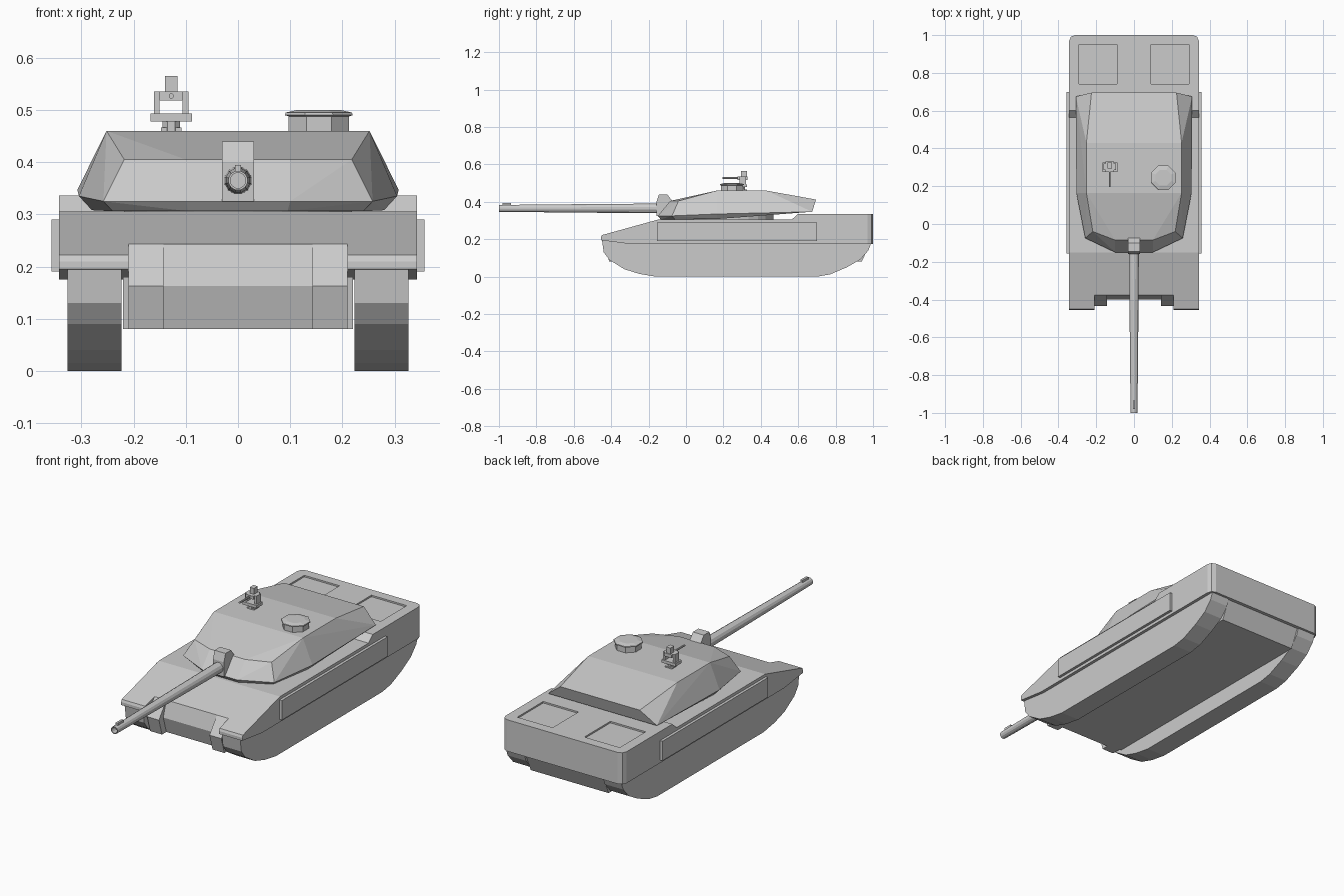
import bpy, bmesh, math
from mathutils import Matrix, Vector

if "Cube" in bpy.data.objects:
    bpy.data.objects.remove(bpy.data.objects["Cube"])


def finish(name, bm):
    bmesh.ops.recalc_face_normals(bm, faces=bm.faces)
    me = bpy.data.meshes.new(name)
    bm.to_mesh(me)
    bm.free()
    ob = bpy.data.objects.new(name, me)
    bpy.context.collection.objects.link(ob)
    return ob


def prism(name, profile, x0, x1, chamfer=0):
    """Extrude a (y, z) profile from x0 to x1, optionally cutting the rear corners."""
    bm = bmesh.new()
    f = bm.faces.new([bm.verts.new((x0, y, z)) for y, z in profile])
    ext = bmesh.ops.extrude_face_region(bm, geom=[f])
    moved = [v for v in ext["geom"] if isinstance(v, bmesh.types.BMVert)]
    bmesh.ops.translate(bm, verts=moved, vec=(x1 - x0, 0, 0))
    if chamfer:
        rear = [e for e in bm.edges if all(v.co.y > 0.99 for v in e.verts)
                and abs(e.verts[0].co.x - e.verts[1].co.x) < 1e-5]
        bmesh.ops.bevel(bm, geom=rear, offset=chamfer, segments=2, profile=0.5, affect='EDGES')
    return finish(name, bm)


def boxes(name, specs):
    """Boxes as (x0, x1, y0, y1, z0, z1)."""
    bm = bmesh.new()
    for x0, x1, y0, y1, z0, z1 in specs:
        m = Matrix.Translation(((x0 + x1) / 2, (y0 + y1) / 2, (z0 + z1) / 2)) \
            @ Matrix.Diagonal((x1 - x0, y1 - y0, z1 - z0, 1))
        bmesh.ops.create_cube(bm, size=1, matrix=m)
    return finish(name, bm)


def lathe(name, rings, sides, origin, axis='Z'):
    """Rings of (distance along axis, radius) joined into a closed solid."""
    bm = bmesh.new()
    loops = []
    for d, r in rings:
        loop = []
        for i in range(sides):
            a = 2 * math.pi * (i + 0.5) / sides
            u, w = r * math.cos(a), r * math.sin(a)
            p = Vector((u, w, d)) if axis == 'Z' else Vector((u, d, w))
            loop.append(bm.verts.new(p + Vector(origin)))
        loops.append(loop)
    for a, b in zip(loops, loops[1:]):
        for i in range(sides):
            j = (i + 1) % sides
            bm.faces.new((a[i], a[j], b[j], b[i]))
    bm.faces.new(loops[0])
    bm.faces.new(loops[-1])
    return finish(name, bm)


def mirrored_hull(name, points):
    """Convex solid around points and their mirror images."""
    bm = bmesh.new()
    for x, y, z in points:
        for s in (-1, 1):
            bm.verts.new((s * x, y, z))
    bmesh.ops.convex_hull(bm, input=bm.verts)
    bmesh.ops.dissolve_limit(bm, angle_limit=0.02, verts=bm.verts, edges=bm.edges)
    return finish(name, bm)


# Upper hull with front notch and two recessed engine covers
upper = prism("upper_hull", [(-0.455, 0.21), (-0.45, 0.222), (-0.15, 0.305), (0.565, 0.305),
              (0.6, 0.336), (1.0, 0.336), (1.0, 0.175), (-0.3, 0.175), (-0.455, 0.195)],
              -0.343, 0.343, 0.03)
cutter = boxes("hull_cutter", [(-0.21, 0.21, -0.6, -0.375, 0.1, 0.4)]
               + [(min(s * 0.09, s * 0.29), max(s * 0.09, s * 0.29), 0.74, 0.95, 0.328, 0.4)
                  for s in (-1, 1)])
cutter.hide_render = True
cutter.hide_viewport = True
cutter.display_type = 'WIRE'
mod = upper.modifiers.new("cutouts", 'BOOLEAN')
mod.operation = 'DIFFERENCE'
mod.solver = 'EXACT'
mod.object = cutter

# Lower hull, bow plate and bow cheeks
prism("lower_hull", [(-0.37, 0.18), (-0.36, 0.08), (0.94, 0.08), (0.985, 0.18)], -0.22, 0.22)
prism("bow_plate", [(-0.375, 0.243), (-0.40, 0.163), (-0.375, 0.08), (-0.3, 0.08), (-0.3, 0.243)],
      -0.143, 0.143)
for s in (-1, 1):
    side = "left" if s < 0 else "right"
    prism(side + "_bow_cheek", [(-0.375, 0.243), (-0.435, 0.163), (-0.41, 0.08), (-0.3, 0.08),
          (-0.3, 0.243)], s * 0.143, s * 0.21)
    # Tracks and side skirts
    prism(side + "_track", [(-0.45, 0.20), (-0.44, 0.13), (-0.41, 0.09), (-0.33, 0.04),
          (-0.25, 0.015), (-0.16, 0), (0.7, 0), (0.77, 0.012), (0.86, 0.05), (0.93, 0.09),
          (0.975, 0.14), (0.99, 0.18)], s * 0.223, s * 0.327)
    prism(side + "_skirt", [(-0.155, 0.19), (0.7, 0.19), (0.7, 0.29), (-0.155, 0.29)],
          s * 0.335, s * 0.357)

# Turret
mirrored_hull("turret", [
    (0.095, -0.135, 0.306), (0.24, -0.06, 0.306), (0.28, 0.165, 0.308),
    (0.1, -0.15, 0.325), (0.258, -0.075, 0.325), (0.305, 0.165, 0.335),
    (0.308, 0.675, 0.347), (0.1, -0.085, 0.405), (0.218, -0.04, 0.405),
    (0.252, 0.165, 0.46), (0.252, 0.43, 0.46), (0.225, 0.695, 0.412)])
lathe("turret_ring", [(0.29, 0.22), (0.335, 0.22)], 24, (0, 0.25, 0))

# Gun
prism("mantlet", [(-0.158, 0.325), (-0.158, 0.40), (-0.145, 0.44), (-0.1, 0.44), (-0.07, 0.40),
      (-0.07, 0.325)], -0.031, 0.031)
lathe("gun_barrel", [(-0.1, 0.027), (-0.5, 0.024), (-1.0, 0.019), (-1.0, 0.015), (-0.97, 0.015)],
      12, (0, 0, 0.365), 'Y')
boxes("muzzle_sight", [(-0.006, 0.006, -0.98, -0.935, 0.38, 0.395)])

# Commander hatch
lathe("turret_hatch", [(0.45, 0.063), (0.488, 0.063), (0.49, 0.07), (0.495, 0.069), (0.5, 0.045)],
      8, (0.155, 0.245, 0))

# Roof machine gun on its mount
gx = -0.128
boxes("roof_gun_mount", [
    (gx - 0.02, gx + 0.02, 0.285, 0.325, 0.455, 0.466),
    (gx - 0.04, gx + 0.04, 0.275, 0.325, 0.478, 0.493),
    (gx - 0.033, gx - 0.022, 0.285, 0.32, 0.49, 0.535),
    (gx + 0.022, gx + 0.033, 0.285, 0.32, 0.49, 0.535)])
lathe("roof_gun_pivot", [(0.46, 0.018), (0.48, 0.018)], 8, (gx, 0.3, 0))
boxes("roof_gun_receiver", [(gx - 0.022, gx + 0.022, 0.275, 0.33, 0.518, 0.535),
                            (gx - 0.012, gx + 0.012, 0.295, 0.325, 0.53, 0.565)])
lathe("roof_gun_barrel", [(0.195, 0.005), (0.29, 0.005)], 8, (gx, 0, 0.527), 'Y')
